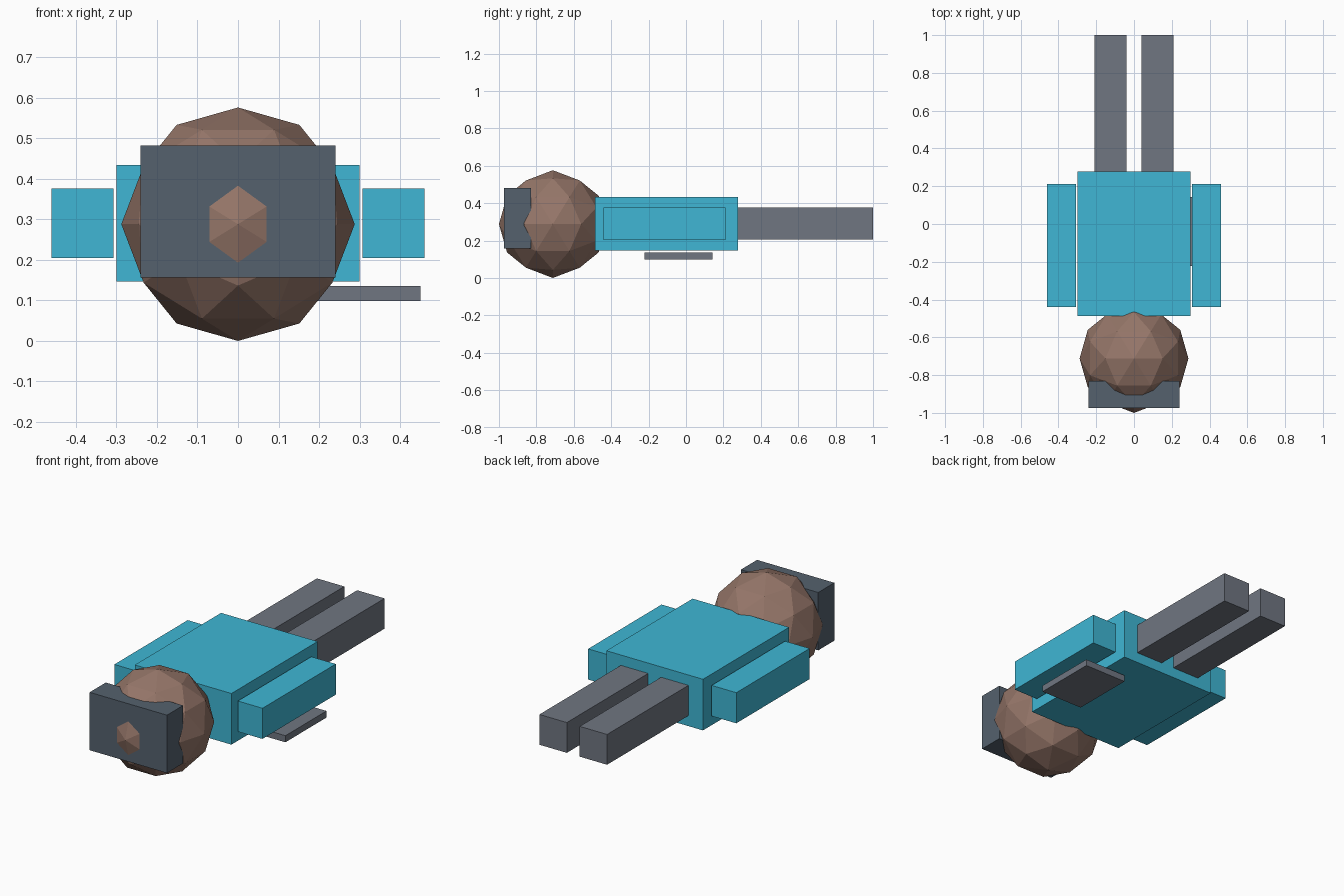
import bpy, bmesh, math
from mathutils import Matrix, Vector

if "Cube" in bpy.data.objects:
    bpy.data.objects.remove(bpy.data.objects["Cube"])


def material(name, rgb):
    m = bpy.data.materials.new(name)
    m.diffuse_color = (*rgb, 1)
    m.use_nodes = True
    m.node_tree.nodes["Principled BSDF"].inputs["Base Color"].default_value = m.diffuse_color
    return m


SHIRT = material("cyan", (0.05, 0.47, 0.66))
SKIN = material("brown", (0.30, 0.18, 0.14))
VISOR = material("dark_slate", (0.09, 0.12, 0.155))
GREY = material("slate_grey", (0.16, 0.18, 0.22))


def finish(name, bm, mat, location):
    mesh = bpy.data.meshes.new(name)
    bm.to_mesh(mesh)
    bm.free()
    mesh.materials.append(mat)
    ob = bpy.data.objects.new(name, mesh)
    ob.location = location
    bpy.context.collection.objects.link(ob)
    return ob


def box(name, lo, hi, mat):
    lo, hi = Vector(lo), Vector(hi)
    bm = bmesh.new()
    bmesh.ops.create_cube(bm, size=1)
    bmesh.ops.scale(bm, vec=hi - lo, verts=bm.verts)
    return finish(name, bm, mat, (lo + hi) / 2)


# Torso lying flat
box("torso", (-0.30, -0.487, 0.147), (0.30, 0.278, 0.434), SHIRT)

# Faceted head, turned so an edge stands upright at the front
bm = bmesh.new()
bmesh.ops.create_icosphere(bm, subdivisions=2, radius=0.288,
                           matrix=Matrix.Rotation(-math.atan2(0.27639, 0.44721), 4, 'Y'))
finish("head", bm, SKIN, (0, -0.712, 0.288))

# Goggles block over the face
box("goggles", (-0.24, -0.973, 0.157), (0.24, -0.83, 0.482), VISOR)

# Arms and legs, mirrored left and right
for side, s in (("left", -1), ("right", 1)):
    for part, x0, x1, y0, y1, z0, z1, mat in (
            ("arm", 0.307, 0.46, -0.44, 0.211, 0.204, 0.376, SHIRT),
            ("leg", 0.04, 0.21, 0.278, 1.0, 0.206, 0.376, GREY)):
        xs = sorted((s * x0, s * x1))
        box(f"{side}_{part}", (xs[0], y0, z0), (xs[1], y1, z1), mat)

# Thin plate under the right arm
box("plate", (0.185, -0.222, 0.099), (0.45, 0.142, 0.136), GREY)
